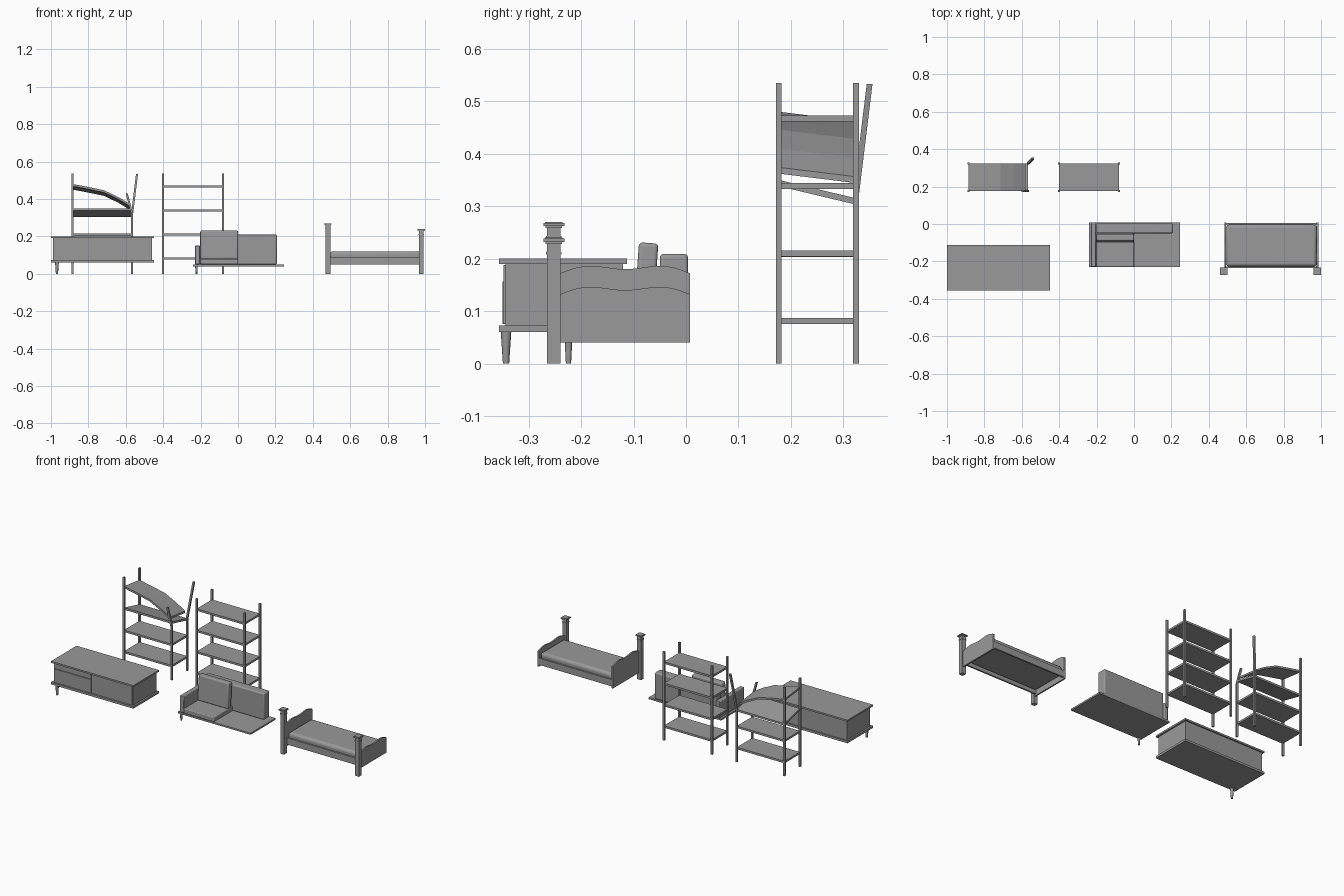
import bpy, bmesh, math
from mathutils import Vector, Matrix

if "Cube" in bpy.data.objects:
    bpy.data.objects.remove(bpy.data.objects["Cube"])

grey = bpy.data.materials.new("plain_grey")
grey.use_nodes = True
GREY = (0.32, 0.32, 0.32, 1)
grey.diffuse_color = GREY
grey.node_tree.nodes["Principled BSDF"].inputs["Base Color"].default_value = GREY


def finish(name, bm, bevel=0, smooth=False):
    """Turn a bmesh into a named object with the shared material."""
    bmesh.ops.recalc_face_normals(bm, faces=bm.faces)
    mesh = bpy.data.meshes.new(name)
    bm.to_mesh(mesh)
    bm.free()
    mesh.materials.append(grey)
    obj = bpy.data.objects.new(name, mesh)
    bpy.context.collection.objects.link(obj)
    if bevel:
        mod = obj.modifiers.new("soft_edges", "BEVEL")
        mod.width, mod.segments = bevel, 3
    if bevel or smooth:
        bpy.ops.object.select_all(action="DESELECT")
        obj.select_set(True)
        bpy.context.view_layer.objects.active = obj
        bpy.ops.object.shade_smooth_by_angle(angle=math.radians(40))
    return obj


def box(name, x, y, z, bevel=0, tilt=0):
    """Box from (min, max) ranges, optionally tilted about x."""
    lo, hi = Vector((x[0], y[0], z[0])), Vector((x[1], y[1], z[1]))
    bm = bmesh.new()
    bmesh.ops.create_cube(bm, size=1)
    bmesh.ops.scale(bm, vec=hi - lo, verts=bm.verts)
    bmesh.ops.rotate(bm, matrix=Matrix.Rotation(tilt, 3, "X"), verts=bm.verts)
    bmesh.ops.translate(bm, vec=(lo + hi) / 2, verts=bm.verts)
    return finish(name, bm, bevel)


def prism(name, outline, offset):
    """Extrude a closed outline along an offset."""
    bm = bmesh.new()
    face = bm.faces.new([bm.verts.new(p) for p in outline])
    new = bmesh.ops.extrude_face_region(bm, geom=[face])["geom"]
    bmesh.ops.translate(bm, vec=offset,
                        verts=[v for v in new if isinstance(v, bmesh.types.BMVert)])
    return finish(name, bm)


def rod(name, a, b, width=0.011):
    """Square rod between two points, cut level at both ends."""
    a, b, r = Vector(a), Vector(b), width / 2
    corners = [a + Vector((i * r, j * r, 0)) for i, j in ((-1, -1), (1, -1), (1, 1), (-1, 1))]
    return prism(name, corners, b - a)


def leg(name, x, y, top, r_top, r_foot):
    """Tapered round leg."""
    bm = bmesh.new()
    bmesh.ops.create_cone(bm, cap_ends=True, segments=12, radius1=r_foot, radius2=r_top, depth=top)
    bmesh.ops.translate(bm, vec=(x, y, top / 2), verts=bm.verts)
    return finish(name, bm, smooth=True)


# Media cabinet: slabs, body, front panels and its one remaining leg
box("cabinet_top", (-1, -0.45), (-0.356, -0.112), (0.19, 0.2))
box("cabinet_base", (-1, -0.45), (-0.356, -0.112), (0.06, 0.073))
box("cabinet_body", (-0.99, -0.46), (-0.344, -0.12), (0.073, 0.19))
box("cabinet_drawer", (-0.985, -0.738), (-0.348, -0.344), (0.16, 0.188))
box("cabinet_left_door", (-0.985, -0.738), (-0.35, -0.344), (0.075, 0.156))
box("cabinet_right_door", (-0.72, -0.465), (-0.348, -0.344), (0.075, 0.188))
leg("cabinet_leg", -0.968, -0.343, 0.06, 0.01, 0.006)

# Sofa: base board, arm, backrest, remaining cushions and leg
box("sofa_base", (-0.24, 0.245), (-0.23, 0.008), (0.04, 0.05))
box("sofa_arm", (-0.23, -0.203), (-0.228, 0.008), (0.05, 0.15), 0.004)
box("sofa_backrest", (-0.203, 0.208), (-0.05, 0.004), (0.05, 0.209), 0.007)
box("sofa_seat_cushion", (-0.202, 0), (-0.23, -0.05), (0.05, 0.08), 0.005)
box("sofa_back_cushion", (-0.202, 0), (-0.095, -0.058), (0.078, 0.23), 0.007, math.radians(-4))
leg("sofa_leg", -0.222, -0.224, 0.04, 0.007, 0.005)

# Bed: wavy end boards, rails, mattress
Y0, Y1, STEPS = -0.24, 0.008, 16
for name, x, crest in (("bed_headboard", 0.483, 0.172), ("bed_footboard", 0.977, 0.132)):
    outline = [(x, Y1, 0.04), (x, Y0, 0.04)]
    for i in range(STEPS + 1):
        t = i / STEPS
        wave = 0.014 * math.sin(math.pi * t) + 0.006 * math.sin(3 * math.pi * t)
        outline.append((x, Y0 + (Y1 - Y0) * t, crest + wave))
    prism(name, outline, Vector((0.009, 0, 0)))
for side, y in (("front", -0.236), ("back", -0.004)):
    box("bed_rail_" + side, (0.49, 0.979), (y, y + 0.01), (0.05, 0.09))
box("bed_mattress", (0.492, 0.977), (-0.227, -0.004), (0.065, 0.12), 0.016)

# Bed posts: square shaft, collar and stepped cap
for side, x, height in (("head", 0.481, 0.27), ("foot", 0.98, 0.24)):
    y = -0.252
    for part, half, z0, z1 in (("post", 0.013, 0, height - 0.008),
                               ("collar", 0.015, height - 0.032, height - 0.027),
                               ("cap_step", 0.016, height - 0.012, height - 0.008),
                               ("cap", 0.02, height - 0.008, height - 0.002),
                               ("cap_top", 0.017, height - 0.002, height)):
        box(f"bed_{side}_{part}", (x - half, x + half), (y - half, y + half), (z0, z1))

# Intact bookcase
FRONT, BACK, TALL = 0.177, 0.324, 0.535
for side, x in (("right", -0.4), ("left", -0.08)):
    for end, y in (("front", FRONT), ("back", BACK)):
        rod(f"bookcase_post_{side}_{end}", (x, y, 0), (x, y, TALL))
for i in range(4):
    z = 0.075 + 0.1287 * i
    box(f"bookcase_shelf_{i + 1}", (-0.4, -0.08), (FRONT, BACK), (z, z + 0.012))

# Broken bookcase: two whole posts, two snapped ones
XR, XL = -0.885, -0.566
for end, y in (("front", FRONT), ("back", BACK)):
    rod("broken_post_right_" + end, (XR, y, 0), (XR, y, TALL))
    rod("broken_post_left_" + end, (XL, y, 0), (XL, y, 0.32))
rod("snapped_post_front", (XL, FRONT, 0.32), (-0.595, FRONT, 0.43))
rod("snapped_post_back", (XL, BACK, 0.32), (-0.54, 0.35, 0.533))

# Broken bookcase shelves: two level, one tipped backward, one sagging
for i, z in enumerate((0.075, 0.203)):
    box(f"broken_shelf_{i + 1}", (XR, XL), (FRONT, BACK), (z, z + 0.012))
prism("tipped_shelf", [(XR, FRONT, 0.338), (XR, FRONT, 0.35), (XR, BACK, 0.315), (XR, BACK, 0.303)],
      Vector((XL - XR, 0, 0)))
sag = [(XR, 0.48), (-0.8, 0.464), (-0.715, 0.446), (-0.64, 0.41), (-0.58, 0.374)]
edge = [(x, FRONT, z) for x, z in sag] + [(x, FRONT, z - 0.012) for x, z in reversed(sag)]
prism("sagging_shelf", edge, Vector((0, BACK - FRONT, -0.018)))
